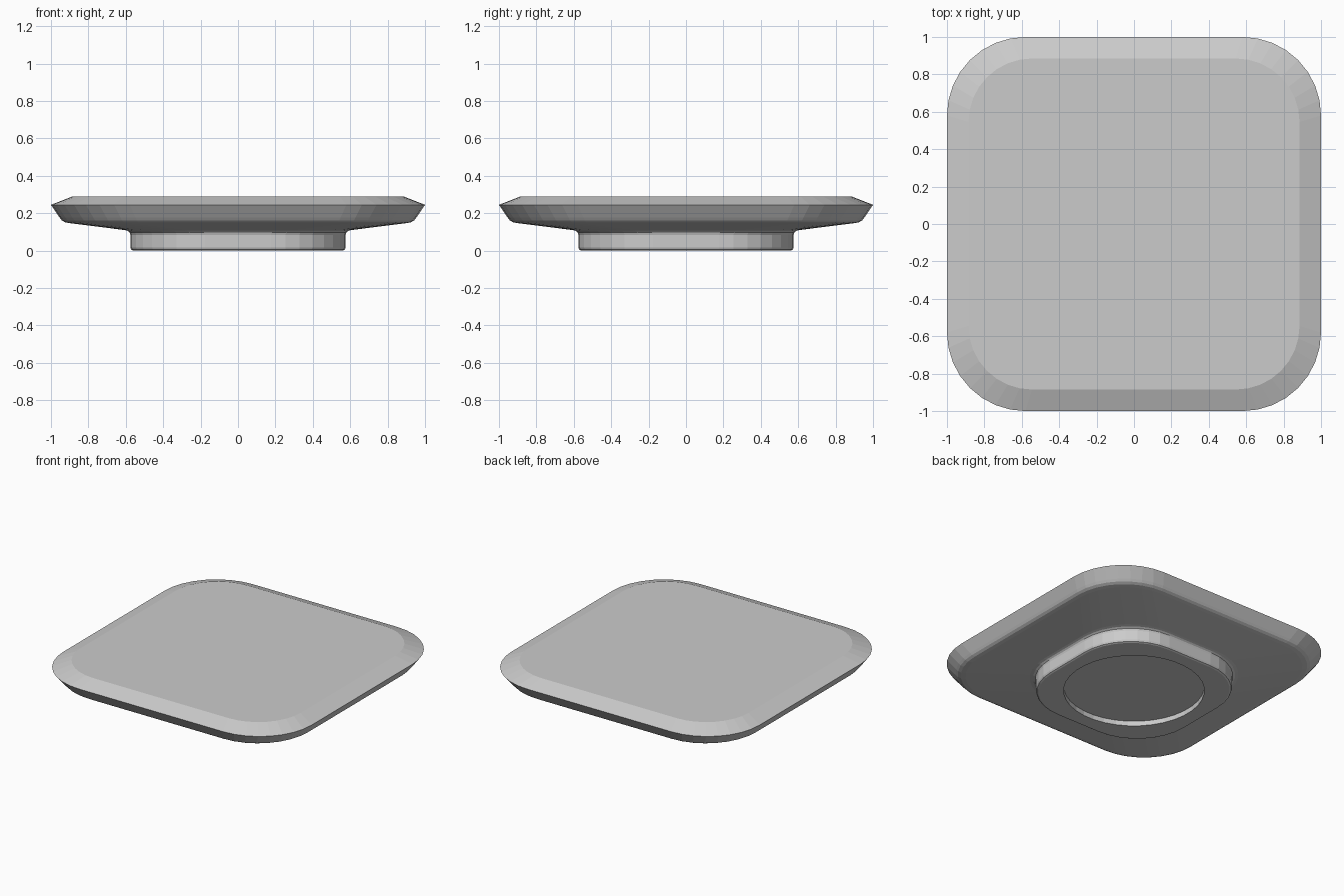
import bpy, bmesh, math

if "Cube" in bpy.data.objects:
    bpy.data.objects.remove(bpy.data.objects["Cube"])

SEG = 8  # segments per rounded corner


def rounded_square(bm, half, radius, z):
    """Ring of vertices; a radius equal to half gives a circle."""
    ring = []
    for q in range(4):
        mid = math.radians(45 + 90 * q)
        c = (half - radius) * math.sqrt(2)
        for i in range(SEG + 1):
            a = math.radians(90 * q + 90 * i / SEG)
            # tiny gap keeps quad topology when the ring is a circle
            if radius == half:
                a = math.radians(90 * q + 90 * (i + 0.5) / (SEG + 1))
            ring.append(bm.verts.new((c * math.cos(mid) + radius * math.cos(a),
                                      c * math.sin(mid) + radius * math.sin(a), z)))
    return ring


# Section profile: half width, corner radius, height
profile = [
    # round recess under the foot
    (0.465, 0.465, 0.035),
    (0.465, 0.465, 0.0),
    # foot with softened lower edge
    (0.56, 0.385, 0.0),
    (0.571, 0.396, 0.005),
    (0.576, 0.40, 0.018),
    (0.576, 0.40, 0.085),
    # fillet into the underside
    (0.58, 0.40, 0.098),
    (0.59, 0.40, 0.106),
    (0.605, 0.40, 0.11),
    # sloping underside and curved lip
    (0.90, 0.38, 0.147),
    (0.925, 0.39, 0.152),
    (0.942, 0.40, 0.162),
    (0.953, 0.405, 0.176),
    # widest rim, then bevel to the flat top
    (1.0, 0.42, 0.245),
    (0.885, 0.34, 0.29),
]

bm = bmesh.new()
rings = [rounded_square(bm, *p) for p in profile]
for low, high in zip(rings, rings[1:]):
    n = len(low)
    for i in range(n):
        j = (i + 1) % n
        bm.faces.new((low[i], low[j], high[j], high[i]))
bm.faces.new(rings[-1])
bm.faces.new(rings[0][::-1])
bmesh.ops.recalc_face_normals(bm, faces=bm.faces)

mesh = bpy.data.meshes.new("tray")
bm.to_mesh(mesh)
bm.free()
tray = bpy.data.objects.new("tray", mesh)
bpy.context.collection.objects.link(tray)
